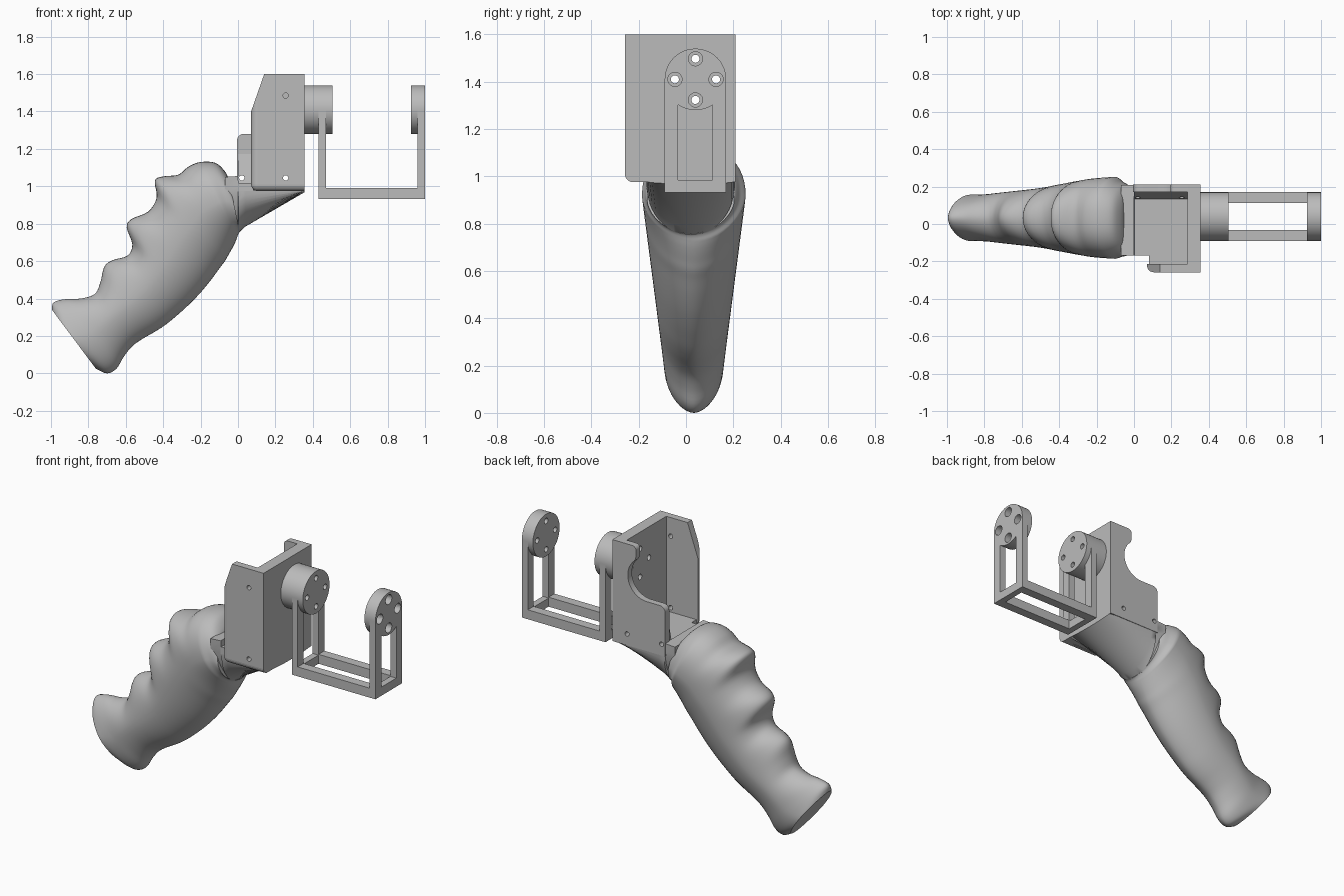
import bpy, bmesh, math
from mathutils import Vector

cube = bpy.data.objects.get("Cube")
if cube:
    bpy.data.objects.remove(cube, do_unlink=True)

grey = bpy.data.materials.new("plain grey")
grey.use_nodes = True
grey.diffuse_color = (0.5, 0.5, 0.5, 1)
grey.node_tree.nodes["Principled BSDF"].inputs["Base Color"].default_value = (0.5, 0.5, 0.5, 1)


def finish(name, bm, smooth=None):
    bmesh.ops.recalc_face_normals(bm, faces=bm.faces)
    mesh = bpy.data.meshes.new(name)
    bm.to_mesh(mesh)
    bm.free()
    mesh.materials.append(grey)
    ob = bpy.data.objects.new(name, mesh)
    bpy.context.collection.objects.link(ob)
    if smooth:
        bpy.ops.object.select_all(action='DESELECT')
        ob.select_set(True)
        bpy.context.view_layer.objects.active = ob
        bpy.ops.object.shade_smooth_by_angle(angle=math.radians(smooth))
        for face in mesh.polygons:  # end caps stay flat
            if len(face.vertices) > 4:
                face.use_smooth = False
    return ob


def loft(name, rings, smooth=None):
    bm = bmesh.new()
    loops = [[bm.verts.new(p) for p in ring] for ring in rings]
    n = len(loops[0])
    for a, b in zip(loops, loops[1:]):
        for i in range(n):
            j = (i + 1) % n
            bm.faces.new((a[i], a[j], b[j], b[i]))
    bm.faces.new(loops[0])
    bm.faces.new(loops[-1])
    return finish(name, bm, smooth)


def prism(name, outline, y0, y1, smooth=None):
    return loft(name, [[(x, y, z) for x, z in outline] for y in (y0, y1)], smooth)


def box(name, x, y, z, rounded=None):
    bm = bmesh.new()
    bmesh.ops.create_cube(bm, size=1)
    for v in bm.verts:
        v.co = [r[0] if c < 0 else r[1] for c, r in zip(v.co, (x, y, z))]
    if rounded:
        edges = [e for e in bm.edges if rounded(*((e.verts[0].co + e.verts[1].co) / 2))]
        bmesh.ops.bevel(bm, geom=edges, offset=0.035, segments=6, profile=0.5, affect='EDGES')
    return finish(name, bm)


def rod(name, axis, x0, x1, a, b, r, segments=48, smooth=30):
    ring = [(a + r * math.cos(t), b + r * math.sin(t))
            for t in (math.tau * i / segments for i in range(segments))]
    if axis == 'X':
        rings = [[(x, p, q) for p, q in ring] for x in (x0, x1)]
    else:
        rings = [[(p, y, q) for p, q in ring] for y in (x0, x1)]
    return loft(name, rings, smooth)


def cut(ob, cutters):
    for c in cutters:
        mod = ob.modifiers.new("hole", 'BOOLEAN')
        mod.operation = 'DIFFERENCE'
        mod.solver = 'EXACT'
        mod.object = c
        c.hide_render = True
        c.hide_set(True)


def arc(cx, cz, r, a0, a1, n):
    return [(cx + r * math.cos(math.radians(a0 + (a1 - a0) * i / n)),
             cz + r * math.sin(math.radians(a0 + (a1 - a0) * i / n))) for i in range(n + 1)]


# Grip: finger-side point and palm-side point of each section
stations = [
    (-.995, .34, -.76, .025), (-.985, .38, -.70, .0), (-.92, .397, -.65, .025),
    (-.84, .40, -.61, .09), (-.765, .425, -.565, .145), (-.735, .49, -.51, .185),
    (-.715, .57, -.44, .225), (-.67, .605, -.38, .265), (-.59, .63, -.32, .315),
    (-.565, .69, -.27, .36), (-.595, .78, -.22, .41), (-.57, .825, -.18, .455),
    (-.48, .865, -.14, .505), (-.435, .94, -.10, .56), (-.445, 1.03, -.07, .60),
    (-.40, 1.053, -.05, .635), (-.32, 1.062, -.03, .67), (-.265, 1.105, -.015, .70),
    (-.20, 1.13, -.005, .725), (-.12, 1.125, 0, .74), (-.07, 1.08, .005, .75),
    (-.05, 1.04, .01, .755)]
points = [Vector(s) for s in stations]
path = []
for i in range(len(points) - 1):
    p0, p1, p2, p3 = (points[min(max(k, 0), len(points) - 1)] for k in range(i - 1, i + 3))
    for k in range(4):
        t = k / 4
        path.append(p1 + (p2 - p0) * t / 2 + (p0 * 2 - p1 * 5 + p2 * 4 - p3) * t * t / 2
                    + (p1 * 3 - p0 - p2 * 3 + p3) * t ** 3 / 2)
path.append(points[-1])
rings = []
for i, (ux, uz, lx, lz) in enumerate(path):
    # the finger grooves fade out toward the sides of the averaged section
    w = min(8, i, len(path) - 1 - i)
    near = path[i - w:i + w + 1]
    bx, bz = sum(p[0] for p in near) / len(near), sum(p[1] for p in near) / len(near)
    mx, mz = (bx + lx) / 2, (bz + lz) / 2
    taper = 0.22 * max(0, ux + 0.2)
    half, cy = 0.1 + 0.13 * mz - taper, 0.033 - 0.4 * taper
    ring = []
    for k in range(48):
        c, s = math.cos(math.tau * k / 48), math.sin(math.tau * k / 48)
        groove = max(0, c) ** 1.5
        # finger side grows squarer toward the top, palm side is slightly ridged
        power = 1.15 - 0.35 * i / len(path) if c > 0 else 1.12
        c = math.copysign(abs(c) ** power, c)
        s = math.copysign(abs(s) ** power, s)
        ring.append((mx + (bx - lx) / 2 * c + (ux - bx) * groove, cy + half * s,
                     mz + (bz - lz) / 2 * c + (uz - bz) * groove))
    rings.append(ring)
loft("grip", rings, 45)

# Neck: flat top, rounded belly, tapering into the bracket
rings = []
for x, top, low in ((-.07, 1.05, .72), (0, 1.055, .75), (.004, .985, .752),
                    (.04, .985, .785), (.355, .98, .968)):
    rings.append([(x, 0.02 + 0.188 * math.cos(t), top - (top - low) * math.sin(t) ** 0.9)
                  for t in (math.pi * k / 24 for k in range(24))]
                 + [(x, 0.02 - 0.188, top)])
loft("neck", rings, 35)

# Bracket: end wall, side plates, floor and sloped rib
low_front = lambda x, y, z: y < -.25 and z < .98
end_wall = box("bracket_end_wall", (.285, .355), (-.258, .21), (.975, 1.6), low_front)
front_plate = box("bracket_front_plate", (.07, .29), (-.258, -.215), (.975, 1.6),
                  lambda x, y, z: (x < .08) + (y < -.25) + (z < .98) > 1)
chamfer = prism("chamfer_cutter", [(.0, 1.2), (.07, 1.4), (.14, 1.6), (.175, 1.7), (.0, 1.7)], -.4, -.1)
box("bracket_floor", (.0, .29), (-.168, .18), (.975, 1.018))
box("bracket_floor_edge", (.08, .29), (-.22, -.16), (.978, 1.018))
outline = ([(.29, .975), (-.005, .975)] + arc(.03, 1.245, .035, 180, 90, 6)
           + arc(.12, 1.41, .13, 270, 405, 24) + arc(.254, 1.544, .06, 225, 180, 6)
           + arc(.219, 1.575, .025, 180, 90, 4) + [(.29, 1.6)])
back_plate = prism("bracket_back_plate", outline, .17, .21, 30)
rib = loft("bracket_rib", [[(x, .172, 1.0), (x, .172, 1.18), (x, .13, 1.0)] for x in (0, .287)])

# Screw holes through the side plates
side_holes = [rod("side_hole_cutter", 'Y', -.4, .4, x, 1.045, .014, 20, None) for x in (.255, .02)]
upper_hole = rod("upper_hole_cutter", 'Y', -.4, .0, .255, 1.485, .014, 20, None)
cut(front_plate, [chamfer, side_holes[0], upper_hole])
cut(back_plate, side_holes)
cut(rib, side_holes)

# Swinging frame: round hubs, arms and base rails
CY, CZ, R = .04, 1.41, .13
horn = rod("servo_horn", 'X', .355, .43, CY, CZ, R)
near_parts = [rod("near_hub", 'X', .43, .505, CY, CZ, R)]
far_parts = [rod("far_hub", 'X', .925, 1.0, CY, CZ, R)]
for side, name in ((-1, "front"), (1, "back")):
    y = sorted((CY + side * R, CY + side * .073))
    box(name + "_base_rail", (.43, 1.0), y, (.932, .99))
    near_parts.append(box(name + "_near_arm", (.43, .47), y, (.99, CZ)))
    far_parts.append(box(name + "_far_arm", (.96, 1.0), y, (.99, CZ)))
for x, name in ((.43, "near"), (.96, "far")):
    box(name + "_cross_bar", (x, x + .04), (CY - .073, CY + .073), (.932, .985))

# Hub screw holes with wide outer recesses
hub_holes, recesses = [], []
for k in range(4):
    a = k * math.pi / 2
    y, z = CY + .087 * math.cos(a), CZ + .087 * math.sin(a)
    hub_holes.append(rod("hub_hole_cutter", 'X', .2, 1.1, y, z, .017, 20, None))
    recesses.append(rod("recess_cutter", 'X', .955, 1.1, y, z, .03, 24, None))
for ob in [end_wall, horn] + near_parts:
    cut(ob, hub_holes)
for ob in far_parts:
    cut(ob, hub_holes + recesses)
